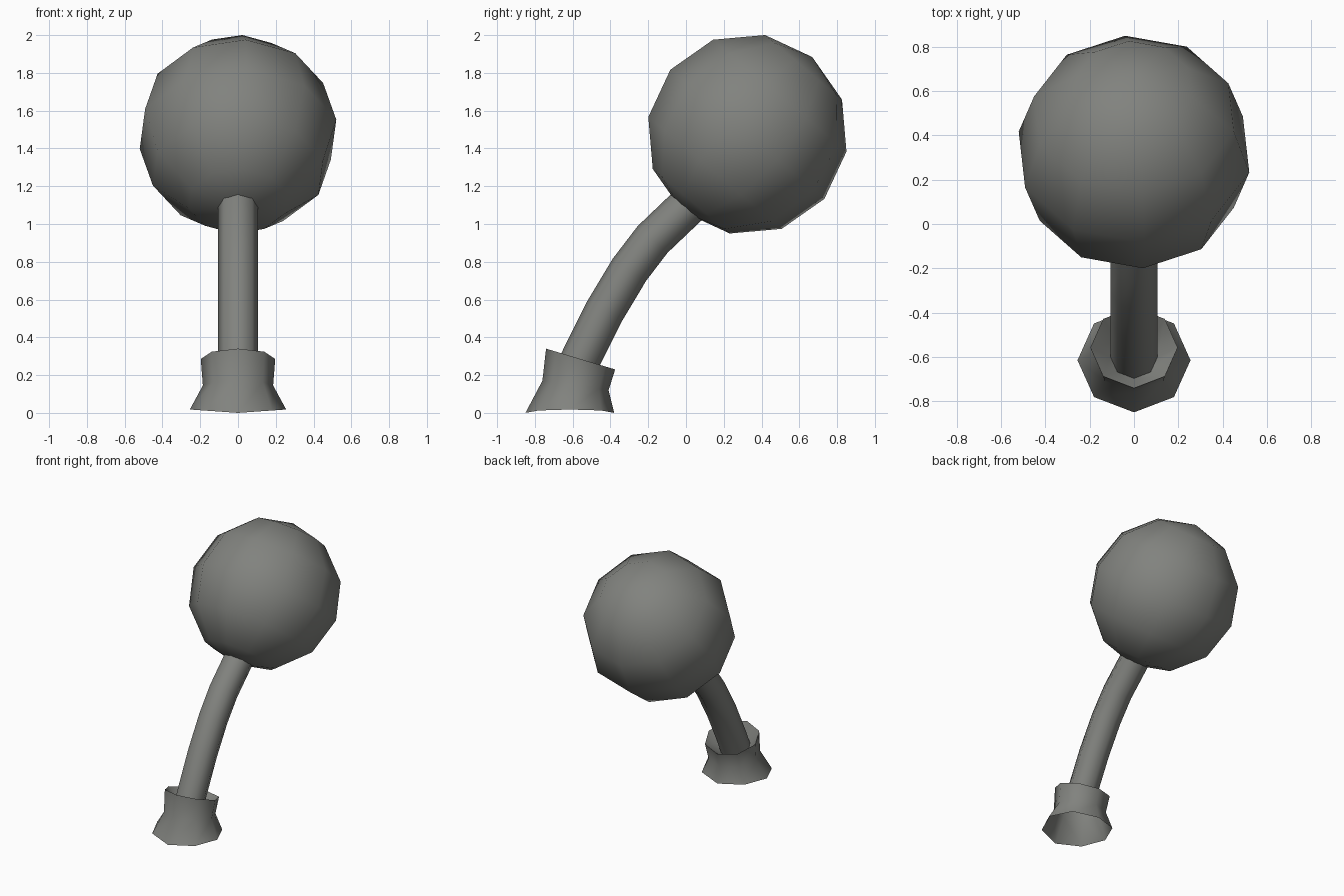
import bpy, bmesh, math
from mathutils import Vector, Matrix

if "Cube" in bpy.data.objects:
    bpy.data.objects.remove(bpy.data.objects["Cube"])

grey = bpy.data.materials.new("warm grey")
grey.diffuse_color = (0.22, 0.225, 0.21, 1)
grey.use_nodes = True
grey.node_tree.nodes["Principled BSDF"].inputs["Base Color"].default_value = grey.diffuse_color


def ring(y, z, rx, ry, tilt, sides=8, spin=0.0):
    """Points of a ring centred at (0, y, z); its axis leans from +z to +y by tilt."""
    m = Matrix.Translation((0, y, z)) @ Matrix.Rotation(-tilt, 4, 'X')
    return [m @ Vector((rx * math.cos(spin + math.tau * i / sides),
                        ry * math.sin(spin + math.tau * i / sides), 0))
            for i in range(sides)]


def loft(name, rings):
    """Skin a stack of rings with quads and shade it smooth."""
    bm = bmesh.new()
    loops = [[bm.verts.new(p) for p in r] for r in rings]
    for a, b in zip(loops, loops[1:]):
        n = len(a)
        for i in range(n):
            j = (i + 1) % n
            bm.faces.new((a[i], a[j], b[j], b[i]))
    bmesh.ops.remove_doubles(bm, verts=bm.verts, dist=1e-4)
    for f in bm.faces:
        f.smooth = True
    me = bpy.data.meshes.new(name)
    bm.to_mesh(me)
    bm.free()
    me.materials.append(grey)
    ob = bpy.data.objects.new(name, me)
    bpy.context.collection.objects.link(ob)
    return ob


# Ball: ten segments and six bands, its axis following the stem
R, lean = 0.534, math.radians(40)
centre = Vector((0, 0.325, 1.475))
axis = Vector((0, math.sin(lean), math.cos(lean)))
ball = []
for k in range(7):
    t = math.pi * (1 - k / 6)
    c = centre + axis * R * math.cos(t)
    r = R * math.sin(t)
    ball.append(ring(c.y, c.z, r, r, lean, 10, math.radians(-13)))
loft("ball", ball)

# Curved stem running from the cuff into the ball
path = [(-0.60, 0.19), (-0.555, 0.29), (-0.43, 0.54), (-0.30, 0.757),
        (-0.177, 0.918), (0.0, 1.087), (0.07, 1.15)]
stem = []
for i, (y, z) in enumerate(path):
    y0, z0 = path[max(i - 1, 0)]
    y1, z1 = path[min(i + 1, len(path) - 1)]
    stem.append(ring(y, z, 0.106, 0.106, math.atan2(y1 - y0, z1 - z0)))
loft("stem", stem)

# Flared cuff, open underneath; sides of the bottom rim lift slightly
bottom = ring(-0.615, 0.0, 0.255, 0.235, 0)
for p in bottom:
    p.z = 0.018 * abs(p.x) / 0.255
rim = ring(-0.558, 0.285, 0.197, 0.191, math.atan2(0.11, 0.365))
neck = ring(-0.585, 0.145, 0.186, 0.177, math.atan2(0.05, 0.35))
loft("cuff", [bottom, neck, rim])

# Recessed funnel joining the cuff rim to the foot of the stem
loft("cuff_recess", [stem[0], rim])
